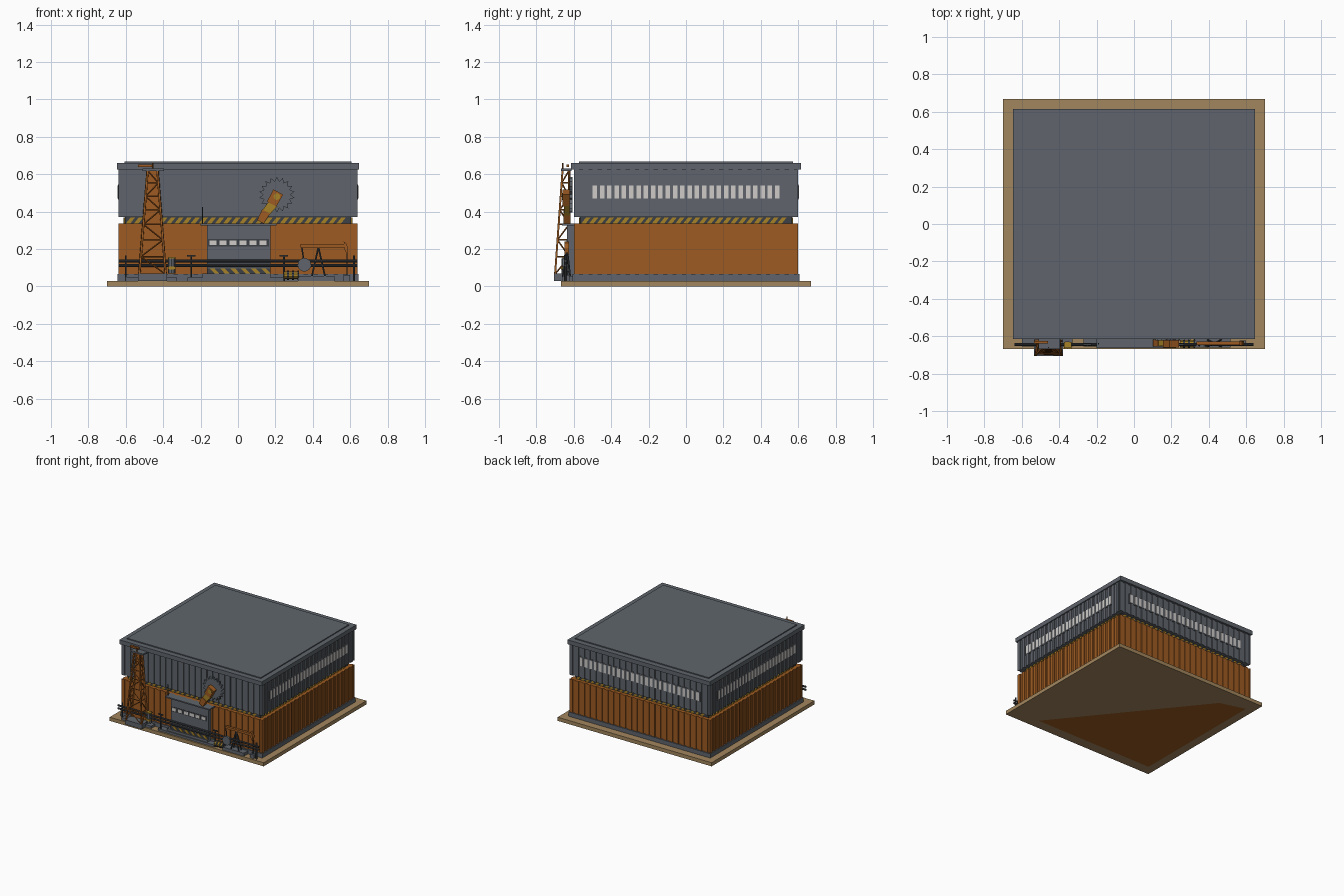
import bpy, bmesh, math
from mathutils import Matrix, Vector

cube = bpy.data.objects.get("Cube")
if cube:
    bpy.data.objects.remove(cube)


def material(name, r, g, b):
    m = bpy.data.materials.new(name)
    m.use_nodes = True
    m.diffuse_color = (r, g, b, 1)
    m.node_tree.nodes["Principled BSDF"].inputs["Base Color"].default_value = (r, g, b, 1)
    return m


GREY = material("slate grey", .115, .13, .15)
DARK = material("dark steel", .045, .05, .058)
ORANGE = material("rust orange", .34, .105, .016)
TAN = material("sand", .36, .24, .11)
YELLOW = material("safety yellow", .38, .22, .02)
WHITE = material("window white", .62, .6, .58)


def finish(name, bm, mat):
    bmesh.ops.recalc_face_normals(bm, faces=bm.faces)
    me = bpy.data.meshes.new(name)
    bm.to_mesh(me)
    bm.free()
    me.materials.append(mat)
    ob = bpy.data.objects.new(name, me)
    bpy.context.collection.objects.link(ob)
    return ob


def boxes(name, mat, spans):
    """Each span is x0, x1, y0, y1, z0, z1, optionally followed by a matrix."""
    bm = bmesh.new()
    for s in spans:
        lo, hi = Vector(s[0:6:2]), Vector(s[1:6:2])
        m = Matrix.Translation((lo + hi) / 2) @ Matrix.Diagonal((*(hi - lo), 1))
        bmesh.ops.create_cube(bm, size=1, matrix=(s[6] @ m) if len(s) > 6 else m)
    return finish(name, bm, mat)


def prisms(name, mat, outlines, y0, y1):
    """Outlines in x, z extruded along y; an outline may come with a matrix."""
    bm = bmesh.new()
    for pts, mx in outlines:
        a = [bm.verts.new(mx @ Vector((x, y0, z))) for x, z in pts]
        b = [bm.verts.new(mx @ Vector((x, y1, z))) for x, z in pts]
        bm.faces.new(a)
        bm.faces.new(b)
        for i in range(len(a)):
            j = (i + 1) % len(a)
            bm.faces.new((a[i], a[j], b[j], b[i]))
    return finish(name, bm, mat)


def rods(name, mat, pairs, r, n=6):
    bm = bmesh.new()
    for p, q in pairs:
        p, q = Vector(p), Vector(q)
        d = q - p
        m = Matrix.Translation((p + q) / 2) @ d.to_track_quat('Z', 'Y').to_matrix().to_4x4()
        bmesh.ops.create_cone(bm, cap_ends=True, segments=n, radius1=r, radius2=r,
                              depth=d.length, matrix=m)
    return finish(name, bm, mat)


EYE = Matrix.Identity(4)
HX, HY = .64, .6
# Four sides: turn, half length, distance from centre
SIDES = [(Matrix.Rotation(k * math.pi / 2, 4, 'Z'), *((HX, HY) if k % 2 == 0 else (HY, HX)))
         for k in range(4)]

# Ground slab and stained underside
boxes("ground_slab", TAN, [(-.7, .7, -.667, .667, 0, .03)])
under = bmesh.new()
under.faces.new([under.verts.new((x, y, -.001)) for x, y in
                 ((.45, -.58), (-.63, -.58), (-.63, .56), (-.42, .5))])
stain = finish("floor_underside", under, ORANGE)
stain.data.flip_normals() if stain.data.polygons[0].normal.z > 0 else None

# Building shell
IN = .007
boxes("plinth", GREY, [(-.645, .645, -.606, .606, .03, .065)])
boxes("lower_wall", ORANGE, [(-HX + IN, HX - IN, -HY + IN, HY - IN, .065, .335)])
boxes("upper_wall", GREY, [(-HX + IN, HX - IN, -HY + IN, HY - IN, .37, .625)])
boxes("band_core", DARK, [(-.604, .604, -.568, .568, .33, .375)])
boxes("roof_rim", GREY, [(-.647, .647, -.615, .615, .625, .66)])
boxes("roof_panel", GREY, [(-.607, .607, -.572, .572, .655, .668)])

# Corrugated cladding ribs, hazard stripes and window strips
low_ribs, high_ribs, stripes, windows, frames = [], [], [], [], []
for k, (turn, half, dist) in enumerate(SIDES):
    n = 24
    step = 2 * half / n
    for i in range(n):
        u = -half + i * step
        rib = (u, u + step * .55, -dist, -dist + IN)
        low_ribs.append((*rib, .065, .335, turn))
        high_ribs.append((*rib, .37, .625, turn))
    run = half - .04
    count = int(2 * run / .043)
    for i in range(count):
        u = -run + i * (2 * run - .03) / count
        outline = [(u, .336), (u + .024, .336), (u + .05, .369), (u + .026, .369)]
        stripes.append((outline, turn @ Matrix.Translation((0, -dist + .032, 0))))
    if k:
        span = half - .1
        frames.append((-span - .01, span + .01, -dist - .001, -dist + IN, .465, .545, turn))
        for i in range(26):
            u = -span + i * (2 * span - .024) / 25
            windows.append((u, u + .024, -dist - .004, -dist + IN, .47, .54, turn))
boxes("lower_wall_ribs", ORANGE, low_ribs)
boxes("upper_wall_ribs", GREY, high_ribs)
prisms("hazard_stripes", YELLOW, stripes, -.004, .004)
boxes("window_frames", GREY, frames)
boxes("window_panes", WHITE, windows)

# Gatehouse with canopy, windows and striped sill
boxes("gatehouse", GREY, [(-.165, .175, -.635, -.59, .05, .325)])
boxes("gate_canopy", GREY, [(-.2, .205, -.664, -.59, .325, .335)])
boxes("gate_steps", GREY, [(-.27, .24, -.655, -.6, .03, .048), (-.19, .175, -.648, -.6, .048, .068)])
boxes("gate_sill", DARK, [(-.165, .175, -.639, -.63, .068, .096)])
prisms("gate_sill_stripes", YELLOW,
       [([(x + .025, .069), (x + .05, .069), (x + .025, .095), (x, .095)], EYE)
        for x in [-.15 + .055 * i for i in range(6)]], -.642, -.638)
boxes("gate_window_frame", DARK, [(-.16, .165, -.637, -.63, .212, .252)])
boxes("gate_windows", WHITE, [(x, x + .038, -.64, -.63, .22, .245)
                              for x in [-.152 + .0535 * i for i in range(6)]])
rods("aerial", DARK, [((-.19, -.64, .33), (-.19, -.64, .425))], .004)

# Drilling tower
BASE, TOP = .065, .62


def tower(sx, sy, t):
    """Point on the tower corner sx, sy at height fraction t."""
    half = .07 + (.026 - .07) * t
    front = -.7 + .04 * t
    return (-.457 + sx * half, front if sy < 0 else -.625, BASE + (TOP - BASE) * t)


rods("tower_legs", ORANGE, [(tower(sx, sy, 0), tower(sx, sy, 1))
                            for sx in (-1, 1) for sy in (-1, 1)], .007, 4)
levels = [0, .17, .33, .48, .62, .75, .88, 1]
braces = []
for i, (a, b) in enumerate(zip(levels, levels[1:])):
    s = 1 if i % 2 else -1
    braces += [(tower(-1, -1, b), tower(1, -1, b)), (tower(-s, -1, a), tower(s, -1, b))]
    for sx in (-1, 1):
        braces += [(tower(sx, -1, b), tower(sx, 1, b)), (tower(sx, s, a), tower(sx, -s, b))]
rods("tower_braces", ORANGE, braces, .004, 4)
prisms("tower_back_panel", ORANGE,
       [([(tower(sx, 1, t)[0], tower(sx, 1, t)[2]) for sx, t in ((-1, 0), (1, 0), (1, 1), (-1, 1))], EYE)],
       -.626, -.618)
boxes("tower_platform", GREY, [(-.51, -.395, -.668, -.612, .618, .63)])
boxes("tower_crown", ORANGE, [(-.535, -.46, -.64, -.625, .638, .652)])
rods("tower_mast", ORANGE, [((-.457, -.66, .62), (-.457, -.66, .66))], .004, 4)
boxes("tower_base", GREY, [(-.535, -.38, -.705, -.61, .03, .068), (-.6, -.33, -.655, -.6, .03, .05)])

# Pipelines with stands, valves and flanges
rods("pipelines", DARK, [((-.64, -.645, z), (.64, -.645, z)) for z in (.112, .136)], .008, 8)
rods("pipe_posts", DARK, [((x, -.645, .03), (x, -.645, .165)) for x in (-.6, -.25, .245, .62)], .006)
boxes("valve_handles", DARK, [(x - .022, x + .022, -.65, -.64, .16, .168) for x in (-.25, .245)])
rods("valve_body", GREY, [((-.355, -.645, .07), (-.355, -.645, .15))], .02, 8)
boxes("valve_wheel", YELLOW, [(-.375, -.335, -.66, -.63, .15, .157), (-.375, -.335, -.667, -.65, .09, .105)])
rods("pump_body", YELLOW, [((.245, -.64, .06), (.32, -.64, .06))], .02, 10)
rods("pump_flanges", DARK, [((x, -.64, .06), (x + .01, -.64, .06)) for x in (.262, .29, .317)], .025, 10)

# Nodding pump
boxes("pumpjack_base", GREY, [(.32, .515, -.66, -.605, .03, .056)])
rods("pumpjack_wheel", GREY, [((.355, -.66, .115), (.355, -.645, .115))], .036, 16)
rods("pumpjack_frame", DARK, [((x, y, .055), (.43, -.637, .21))
                              for x in (.395, .465) for y in (-.655, -.62)], .005)
boxes("pumpjack_beam", ORANGE, [(.335, .575, -.648, -.628, .208, .226)])
rods("pumpjack_crank", DARK, [((.355, -.655, .115), (.34, -.64, .217))], .004)
prisms("pumpjack_head", ORANGE, [([(.565, .24), (.578, .232), (.588, .205), (.583, .17), (.57, .195)], EYE)],
       -.65, -.626)
rods("pumpjack_cable", DARK, [((.583, -.638, .18), (.583, -.638, .05))], .004)
boxes("wellhead", GREY, [(.565, .6, -.652, -.622, .03, .06)])

# Toothed cutting wheel on a jointed arm
teeth = []
for i in range(36):
    a = math.tau * i / 36
    r = .095 if i % 2 else .073
    teeth.append((.208 + r * math.cos(a), .49 + r * math.sin(a)))
prisms("cutting_wheel", GREY, [(teeth, EYE)], -.622, -.608)


def beam(x0, z0, x1, z1, w0, w1):
    n = Vector((z0 - z1, x1 - x0)).normalized()
    return [(x0 + n.x * w0, z0 + n.y * w0), (x0 - n.x * w0, z0 - n.y * w0),
            (x1 - n.x * w1, z1 - n.y * w1), (x1 + n.x * w1, z1 + n.y * w1)]


prisms("arm_lower", ORANGE, [(beam(.12, .345, .15, .4, .02, .024), EYE)], -.655, -.618)
prisms("arm_middle", YELLOW, [(beam(.145, .39, .19, .445, .022, .026), EYE)], -.652, -.62)
prisms("arm_upper", ORANGE, [(beam(.18, .44, .215, .505, .028, .03), EYE)], -.66, -.618)
rods("wheel_hub", YELLOW, [((.208, -.664, .48), (.208, -.62, .48))], .018, 10)
